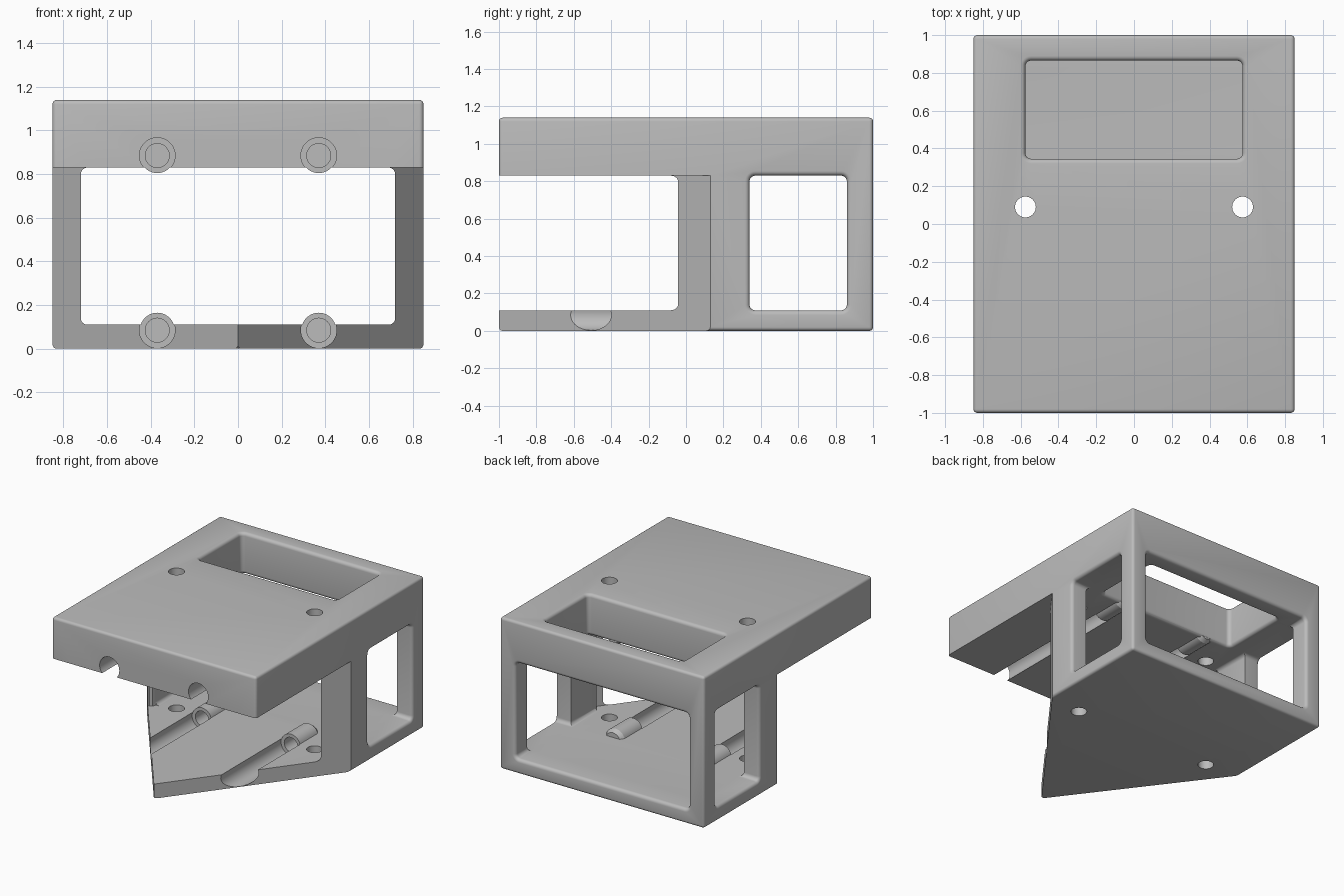
import bpy, bmesh, math
from mathutils import Vector

old = bpy.data.objects.get("Cube")
if old:
    bpy.data.objects.remove(old, do_unlink=True)

grey = bpy.data.materials.new("plain grey")
grey.use_nodes = True
COLOUR = (0.5, 0.5, 0.5, 1)
grey.diffuse_color = COLOUR
grey.node_tree.nodes["Principled BSDF"].inputs["Base Color"].default_value = COLOUR

W, H = 0.85, 1.14              # half width, height
FLOOR, CEIL, INNER = 0.11, 0.83, 0.72
FILLET = 0.025


def place(axis, u, v, w):
    return {"x": (w, u, v), "y": (u, w, v), "z": (u, v, w)}[axis]


def loft(name, rings):
    """Closed solid skinned through matching rings of points."""
    bm = bmesh.new()
    loops = [[bm.verts.new(p) for p in ring] for ring in rings]
    n = len(loops[0])
    for a, b in zip(loops, loops[1:]):
        for i in range(n):
            j = (i + 1) % n
            bm.faces.new((a[i], a[j], b[j], b[i]))
    bm.faces.new(loops[0])
    bm.faces.new(loops[-1])
    bmesh.ops.recalc_face_normals(bm, faces=bm.faces)
    mesh = bpy.data.meshes.new(name)
    bm.to_mesh(mesh)
    bm.free()
    mesh.materials.append(grey)
    ob = bpy.data.objects.new(name, mesh)
    bpy.context.collection.objects.link(ob)
    return ob


def rounded(cu, cv, hu, hv, r, steps=6):
    pts = []
    for q, (su, sv) in enumerate([(1, 1), (-1, 1), (-1, -1), (1, -1)]):
        for k in range(steps + 1):
            a = (q + k / steps) * math.pi / 2
            pts.append((cu + su * (hu - r) + r * math.cos(a),
                        cv + sv * (hv - r) + r * math.sin(a)))
    return pts


def window(axis, u0, u1, v0, v1, w0, w1, flare_start=True, flare_end=True):
    """Rounded opening whose mouths flare out into a fillet."""
    arc = [k / 5 * math.pi / 2 for k in range(6)]
    curve = [(FILLET * math.sin(t), FILLET * (1 - math.cos(t))) for t in arc]
    levels = []
    if flare_start:
        levels += [(w0 - 0.05, FILLET)]
        levels += [(w0 + FILLET - d, o) for d, o in reversed(curve)]
    else:
        levels += [(w0, 0)]
    if flare_end:
        levels += [(w1 - FILLET + d, o) for d, o in curve]
        levels += [(w1 + 0.05, FILLET)]
    else:
        levels += [(w1, 0)]
    rings = []
    for w, o in levels:
        sec = rounded((u0 + u1) / 2, (v0 + v1) / 2,
                      (u1 - u0) / 2 + o, (v1 - v0) / 2 + o, 0.03 + o)
        rings.append([place(axis, u, v, w) for u, v in sec])
    return loft("opening_cutter", rings)


def rod(axis, cu, cv, stations, sides=40):
    """Round solid through (position, radius) stations."""
    rings = []
    for w, r in stations:
        angles = [2 * math.pi * k / sides for k in range(sides)]
        rings.append([place(axis, cu + r * math.cos(a), cv + r * math.sin(a), w)
                      for a in angles])
    return loft("rod", rings)


def prism(points, z0, z1):
    return loft("side_cutter", [[(x, y, z) for x, y in points] for z in (z0, z1)])


def combine(body, tool, operation="DIFFERENCE"):
    tool.hide_render = True
    mod = body.modifiers.new("cut", "BOOLEAN")
    mod.operation, mod.solver, mod.object = operation, "EXACT", tool
    bpy.context.view_layer.objects.active = body
    bpy.ops.object.modifier_apply(modifier=mod.name)
    bpy.data.objects.remove(tool, do_unlink=True)


# Outer block with softened edges
body = loft("bracket_body", [[(x, y, z) for x, y in
            [(-W, -1), (W, -1), (W, 1), (-W, 1)]] for z in (0, H)])
soft = body.modifiers.new("soft_edges", "BEVEL")
soft.width, soft.segments = 0.02, 4
bpy.context.view_layer.objects.active = body
bpy.ops.object.modifier_apply(modifier=soft.name)

# Pointed base plate and angled post fronts
for s in (-1, 1):
    taper = [(0, -1), (W, 0.13), (1, 0.33), (1, -1.2), (0, -1.2)]
    combine(body, prism([(s * x, y) for x, y in taper], -0.1, CEIL))

# Main cavity, open at front and back
combine(body, window("y", -INNER, INNER, FLOOR, CEIL, -1.2, 1, flare_start=False))

# Rounded inner front corner of each post
for s in (-1, 1):
    corner = [(0.765, 0.017), (0.745, 0.012), (0.728, 0.022), (0.718, 0.05),
              (0.6, 0.05), (0.6, -0.2)]
    combine(body, prism([(s * x, y) for x, y in corner], FLOOR + 0.001, CEIL - 0.001))

# Side windows and top opening
combine(body, window("x", 0.34, 0.86, FLOOR, CEIL, -W, W))
combine(body, window("z", -0.575, 0.575, 0.345, 0.865, CEIL, H))

# Rod sockets with open grooves, and screw holes
for s in (-1, 1):
    for z in (0.085, 0.885):
        x = s * 0.37
        combine(body, rod("y", x, z, [(0.08, 0.08), (0.31, 0.08), (0.34, 0.06)]), "UNION")
        combine(body, rod("y", x, z, [(-1.2, 0.082), (0.1, 0.082)]))
        combine(body, rod("y", x, z, [(0, 0.055), (0.28, 0.055)]))
    combine(body, rod("z", s * 0.575, 0.09, [(-0.1, 0.055), (1.3, 0.055)]))

# Smooth the fillets, keep the hard edges
bpy.ops.object.select_all(action="DESELECT")
body.select_set(True)
bpy.context.view_layer.objects.active = body
bpy.ops.object.shade_smooth_by_angle(angle=math.radians(30))
